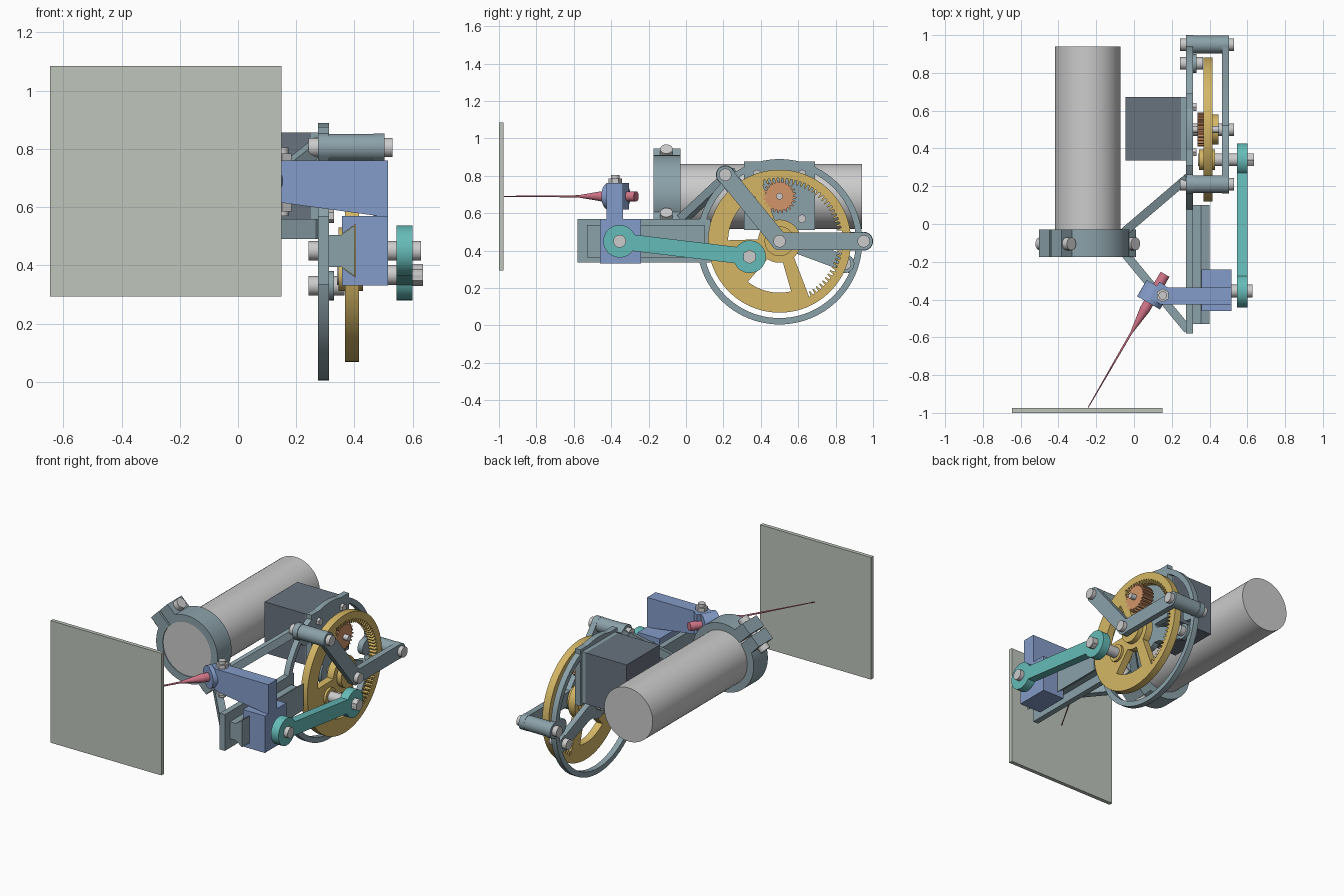
import bpy, bmesh
from math import sin, cos, asin, atan2, radians, degrees, pi
from mathutils import Vector, Matrix

if "Cube" in bpy.data.objects:
    bpy.data.objects.remove(bpy.data.objects["Cube"])

def mat(name, c):
    m = bpy.data.materials.new(name)
    m.diffuse_color = (*c, 1)
    m.use_nodes = True
    m.node_tree.nodes["Principled BSDF"].inputs["Base Color"].default_value = m.diffuse_color
    return m

STEEL = mat("frame_steel", (0.26, 0.36, 0.40))
METAL = mat("bolt_metal", (0.52, 0.53, 0.54))
GOLD = mat("gear_brass", (0.66, 0.47, 0.13))
COPPER = mat("pinion_copper", (0.65, 0.30, 0.14))
TEAL = mat("rod_teal", (0.13, 0.50, 0.48))
BLUE = mat("slider_blue", (0.23, 0.33, 0.58))
DARK = mat("motor_dark", (0.14, 0.17, 0.21))
PINK = mat("needle_pink", (0.65, 0.18, 0.25))
PANEL = mat("panel_grey", (0.52, 0.56, 0.50))

# Local profile axes -> world axes for each extrusion direction
AX = {'X': Matrix(((0, 0, 1), (1, 0, 0), (0, 1, 0))),    # profile (y, z)
      'Y': Matrix(((1, 0, 0), (0, 0, -1), (0, 1, 0))),   # profile (x, z)
      'Z': Matrix.Identity(3)}                           # profile (x, y)

def add(name, me, m):
    me.name = name
    me.materials.clear()
    me.materials.append(m)
    ob = bpy.data.objects.new(name, me)
    bpy.context.collection.objects.link(ob)
    return ob

def extrude(name, loops, axis, a, b, m):
    """Flat profile (outline plus holes) extruded from a to b along an axis."""
    cu = bpy.data.curves.new(name, 'CURVE')
    cu.dimensions = '2D'
    cu.fill_mode = 'BOTH'
    cu.extrude = abs(b - a) / 2
    for pts in loops:
        s = cu.splines.new('POLY')
        s.points.add(len(pts) - 1)
        for p, q in zip(s.points, pts):
            p.co = (q[0], q[1], 0, 1)
        s.use_cyclic_u = True
    tmp = bpy.data.objects.new(name + "_tmp", cu)
    me = bpy.data.meshes.new_from_object(tmp)
    bpy.data.objects.remove(tmp)
    mid = (a + b) / 2 * (-1 if axis == 'Y' else 1)
    bm = bmesh.new()
    bm.from_mesh(me)
    bmesh.ops.remove_doubles(bm, verts=bm.verts, dist=1e-5)
    bmesh.ops.translate(bm, verts=bm.verts, vec=(0, 0, mid))
    bmesh.ops.transform(bm, matrix=AX[axis].to_4x4(), verts=bm.verts)
    bmesh.ops.recalc_face_normals(bm, faces=bm.faces)
    bm.to_mesh(me)
    bm.free()
    return add(name, me, m)

def rod(name, p, q, r, m, r2=None, n=32):
    p, q = Vector(p), Vector(q)
    bm = bmesh.new()
    M = Matrix.Translation((p + q) / 2) @ (q - p).to_track_quat('Z', 'Y').to_matrix().to_4x4()
    bmesh.ops.create_cone(bm, cap_ends=True, segments=n, radius1=r,
                          radius2=r if r2 is None else r2, depth=(q - p).length, matrix=M)
    me = bpy.data.meshes.new(name)
    bm.to_mesh(me)
    bm.free()
    return add(name, me, m)

def xrod(name, y, z, a, b, r, m, n=32):
    return rod(name, (a, y, z), (b, y, z), r, m, n=n)

def rect(a, b, c, d):
    return [(a, c), (b, c), (b, d), (a, d)]

def box(name, x, y, z, m):
    return extrude(name, [rect(*x, *y)], 'Z', *z, m)

def arc(cx, cy, r, a, b, n=48):
    return [(cx + r * cos(radians(a + (b - a) * i / n)),
             cy + r * sin(radians(a + (b - a) * i / n))) for i in range(n + 1)]

def circle(cx, cy, r, n=96):
    return arc(cx, cy, r, 0, 360, n)[:-1]

def link(p, q, r, w):
    """Bar of half width w with a round eye of radius r at each end."""
    d = degrees(atan2(q[1] - p[1], q[0] - p[0]))
    k = degrees(asin(w / r))
    return arc(*p, r, d + k, d + 360 - k) + arc(*q, r, d + 180 + k, d + 540 - k)

def strut(name, p, q, w, h, m):
    p, q = Vector(p), Vector(q)
    bm = bmesh.new()
    bmesh.ops.create_cube(bm, size=1)
    d = q - p
    M = Matrix.Translation((p + q) / 2) @ d.to_track_quat('X', 'Z').to_matrix().to_4x4()
    bmesh.ops.transform(bm, matrix=M @ Matrix.Diagonal((d.length, w, h, 1)), verts=bm.verts)
    me = bpy.data.meshes.new(name)
    bm.to_mesh(me)
    bm.free()
    return add(name, me, m)

CY, CZ = 0.5, 0.45            # drive gear axis
PIN = (0.34, 0.367)           # crank pin
SLD = (-0.355, 0.45)          # slider pin

# Target panel and barrel
box("target_panel", (-0.645, 0.15), (-1.0, -0.975), (0.293, 1.085), PANEL)
BX, BZ = -0.245, 0.69
rod("barrel", (BX, -0.17, BZ), (BX, 0.94, BZ), 0.174, METAL, n=64)

# Split clamp round the barrel, tilted 45 degrees
S = 0.5 ** 0.5
def tilt(u, v):
    return (BX + S * (u + v), BZ + S * (v - u))
for side, name in ((1, "clamp_upper_half"), (-1, "clamp_lower_half")):
    half = ([(0.28, 0.006), (0.28, 0.083)] + arc(0, 0, 0.22, 22.5, 157.5)
            + [(-0.28, 0.083), (-0.28, 0.006)] + arc(0, 0, 0.173, 178, 2))
    extrude(name, [[tilt(u, v * side) for u, v in half]], 'Y', -0.175, -0.03, STEEL)
for u in (-0.24, 0.24):
    for v, w, r in ((-0.11, 0.11, 0.018), (0.083, 0.118, 0.034), (-0.118, -0.083, 0.034)):
        a, b = tilt(u, v), tilt(u, w)
        rod("clamp_bolt", (a[0], -0.105, a[1]), (b[0], -0.105, b[1]), r, METAL)

# Struts from clamp to frame
strut("upper_strut", (-0.05, -0.04, 0.55), (0.29, 0.25, 0.82), 0.045, 0.05, STEEL)
strut("front_strut", (-0.07, -0.13, 0.525), (0.285, -0.56, 0.525), 0.045, 0.07, STEEL)

# Frame: ring, rail plate, hub, motor plate, braces
FX = (0.275, 0.312)
extrude("frame_ring", [circle(CY, 0.447, 0.442), circle(CY, 0.447, 0.408)], 'X', *FX, STEEL)
extrude("rail_plate", [rect(-0.58, 0.13, 0.335, 0.57)], 'X', *FX, STEEL)
extrude("frame_hub", [circle(CY, CZ, 0.09)], 'X', *FX, STEEL)
extrude("motor_plate", [rect(0.31, 0.69, 0.51, 0.875)], 'X', *FX, STEEL)
extrude("hub_web", [rect(0.43, 0.57, 0.44, 0.52)], 'X', *FX, STEEL)
extrude("lower_brace", [[(0.47, 0.52), (0.62, 0.47), (0.91, 0.35), (0.87, 0.28), (0.6, 0.38), (0.45, 0.4)]],
        'X', *FX, STEEL)
for y, z in ((0.21, 0.805), (0.95, 0.45)):
    extrude("post_lug", [link((y, z), (y + (CY - y) * 0.15, z + (CZ - z) * 0.15), 0.05, 0.05)],
            'X', *FX, STEEL)
xrod("stop_post", 0.85, 0.33, 0.275, 0.33, 0.05, STEEL)
xrod("stop_bolt", 0.85, 0.33, 0.243, 0.365, 0.033, METAL)

# Dovetail rail
extrude("dovetail_rail", [[(0.31, 0.395), (0.355, 0.395), (0.40, 0.363), (0.40, 0.537),
                           (0.355, 0.505), (0.31, 0.505)]], 'Y', -0.53, 0.10, STEEL)

# Motor with mounting screws and pinion shaft
box("motor", (-0.045, 0.25), (0.337, 0.673), (0.525, 0.857), DARK)
box("motor_flange", (0.25, 0.276), (0.337, 0.673), (0.525, 0.857), STEEL)
for y in (0.38, 0.62):
    for z in (0.57, 0.81):
        xrod("motor_screw", y, z, 0.31, 0.33, 0.024, METAL, n=6)
xrod("motor_shaft", CY, BZ, 0.25, 0.45, 0.018, METAL)

def teeth(cx, cy, r0, r1, a, b, n):
    """Row of n teeth between radii r0 (gap) and r1 (tip)."""
    st = (b - a) / n
    out = []
    for i in range(n):
        for f, r in ((0, r0), (0.4, r0), (0.55, r1), (0.85, r1)):
            t = radians(a + (i + f) * st)
            out.append((cx + r * cos(t), cy + r * sin(t)))
    return out

extrude("pinion", [teeth(CY, BZ, 0.075, 0.09, 0, 360, 24), circle(CY, BZ, 0.017, 24)],
        'X', 0.335, 0.415, COPPER)

# Partial internal gear with windows between its spokes
pocket = lambda a, b, r: arc(CY, CZ, r, a, b) + arc(CY, CZ, 0.115, b - 4, a + 4)
extrude("drive_gear", [circle(CY, CZ, 0.382, 128),
                       teeth(CY, CZ, 0.337, 0.312, -62, 107, 41) + arc(CY, CZ, 0.115, 103, -48),
                       pocket(119, 179, 0.275), pocket(-128, -77, 0.275)], 'X', 0.368, 0.415, GOLD)
xrod("gear_hub", CY, CZ, 0.345, 0.447, 0.08, GOLD)
xrod("gear_axle", CY, CZ, 0.243, 0.53, 0.033, METAL)

# Outer bearing bracket on two posts
for y, z in ((0.21, 0.805), (0.95, 0.45)):
    extrude("bracket_arm", [link((y, z), (CY, CZ), 0.048, 0.046)], 'X', 0.465, 0.503, STEEL)
    xrod("bracket_post", y, z, 0.275, 0.466, 0.047, STEEL)
    xrod("bracket_bolt", y, z, 0.243, 0.53, 0.033, METAL)

# Connecting rod and pins
extrude("connecting_rod", [link(SLD, PIN, 0.087, 0.044)], 'X', 0.545, 0.60, TEAL)
xrod("crank_pin", *PIN, 0.34, 0.63, 0.034, METAL)
xrod("crank_boss", *PIN, 0.345, 0.43, 0.055, GOLD)
xrod("crank_nut", *PIN, 0.60, 0.636, 0.038, METAL, n=6)
xrod("slider_pin", *SLD, 0.50, 0.628, 0.034, METAL)

# Slider with dovetail groove and needle arm
extrude("slider", [[(0.357, 0.33), (0.515, 0.33), (0.515, 0.57), (0.357, 0.57), (0.357, 0.508),
                    (0.404, 0.541), (0.404, 0.359), (0.357, 0.392)]], 'Y', -0.46, -0.24, BLUE)
extrude("needle_arm", [[(0.15, 0.615), (0.515, 0.565), (0.515, 0.76), (0.15, 0.76)]],
        'Y', -0.425, -0.337, BLUE)
extrude("holder_block", [[(0.135, -0.305), (0.085, -0.393), (0.14, -0.425), (0.21, -0.425),
                          (0.21, -0.337), (0.18, -0.337)]], 'Z', 0.62, 0.76, BLUE)

# Needle, its grip and clamping screw
D = Vector((0.5, 0.866, 0))
TIP = Vector((-0.243, -0.972, BZ))
at = lambda t: TIP + D * t
rod("needle_holder", at(0.64), at(0.74), 0.07, BLUE)
rod("needle", at(0), at(0.48), 0.0025, PINK, 0.006, n=16)
rod("needle_cone", at(0.465), at(0.60), 0.007, PINK, 0.027)
rod("needle_grip", at(0.60), at(0.815), 0.027, PINK)
rod("holder_screw", (0.152, -0.378, 0.57), (0.152, -0.378, 0.805), 0.022, METAL)
rod("screw_head", (0.152, -0.378, 0.757), (0.152, -0.378, 0.785), 0.036, METAL, n=6)
rod("screw_nut", (0.152, -0.378, 0.585), (0.152, -0.378, 0.622), 0.036, METAL, n=6)

# Smooth round faces, keep edges sharp
for ob in bpy.data.objects:
    ob.select_set(True)
    bpy.context.view_layer.objects.active = ob
bpy.ops.object.shade_smooth_by_angle(angle=radians(30))
